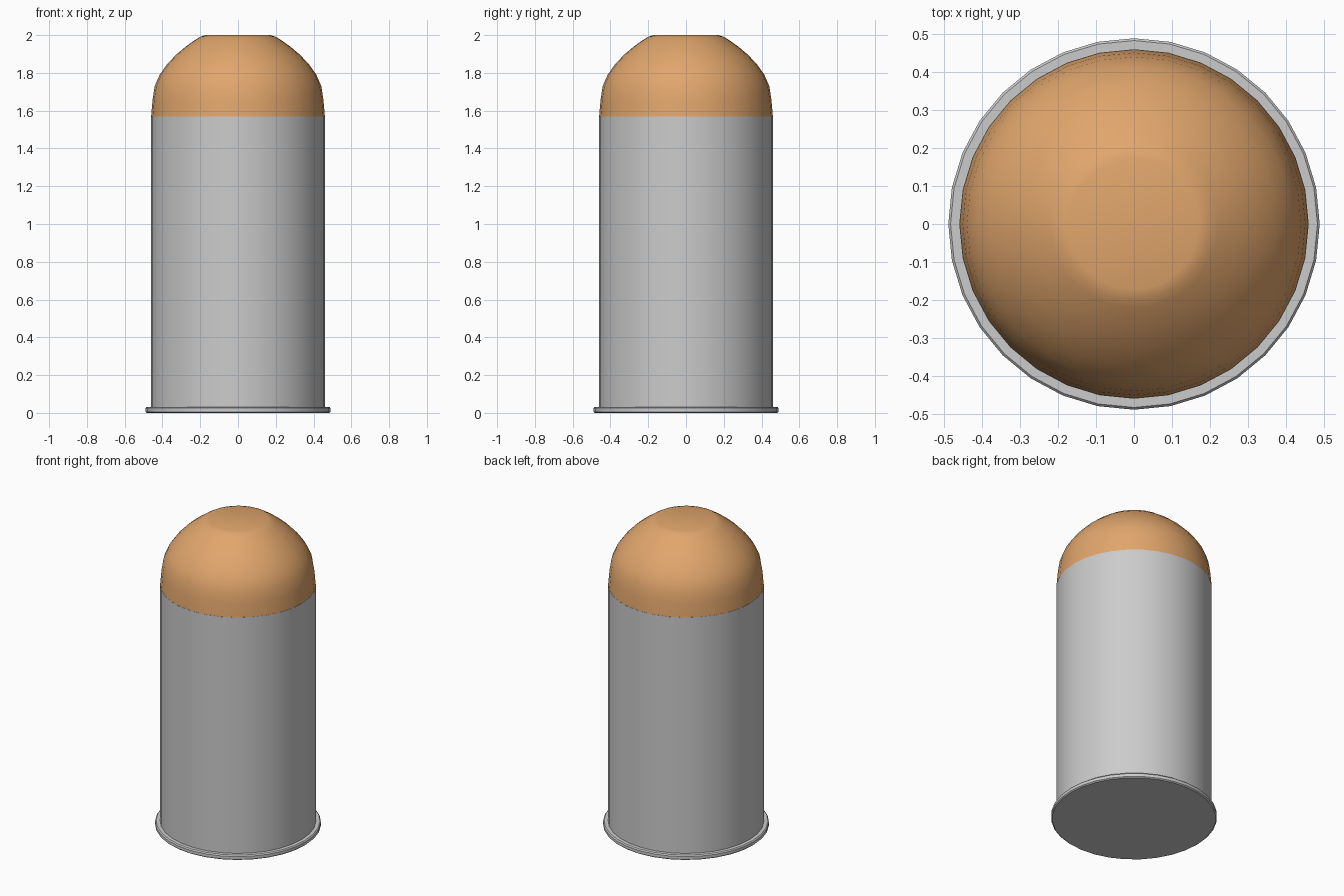
import bpy, bmesh, math

if "Cube" in bpy.data.objects:
    bpy.data.objects.remove(bpy.data.objects["Cube"])

SIDES = 32


def lathe(name, profile, colour=None):
    """Spin a bottom-to-top (radius, z) profile and cap both ends."""
    bm = bmesh.new()
    rings = []
    for r, z in profile:
        rings.append([bm.verts.new((r * math.cos(2 * math.pi * i / SIDES),
                                    r * math.sin(2 * math.pi * i / SIDES), z))
                      for i in range(SIDES)])
    for low, high in zip(rings, rings[1:]):
        for i in range(SIDES):
            j = (i + 1) % SIDES
            bm.faces.new((low[i], low[j], high[j], high[i]))
    bm.faces.new(rings[0][::-1])
    bm.faces.new(rings[-1])
    mesh = bpy.data.meshes.new(name)
    bm.to_mesh(mesh)
    bm.free()
    obj = bpy.data.objects.new(name, mesh)
    bpy.context.collection.objects.link(obj)
    if colour:
        mat = bpy.data.materials.new(name + "_colour")
        mat.diffuse_color = colour
        mat.use_nodes = True
        mat.node_tree.nodes["Principled BSDF"].inputs["Base Color"].default_value = mat.diffuse_color
        mesh.materials.append(mat)
    bpy.ops.object.select_all(action='DESELECT')
    obj.select_set(True)
    bpy.context.view_layer.objects.active = obj
    bpy.ops.object.shade_smooth_by_angle(angle=math.radians(40))
    return obj


# Straight case with a thin rounded rim at the foot
lathe("case", [(0.483, 0.0), (0.49, 0.006), (0.49, 0.025), (0.484, 0.032),
               (0.461, 0.032), (0.461, 1.57)])

# Rounded copper nose with a flat tip
lathe("nose", [(0.46, 1.57), (0.452, 1.66), (0.441, 1.73), (0.415, 1.79),
               (0.376, 1.845), (0.328, 1.896), (0.276, 1.94),
               (0.222, 1.978), (0.198, 1.992), (0.172, 2.0)],
      (0.75, 0.38, 0.15, 1.0))
